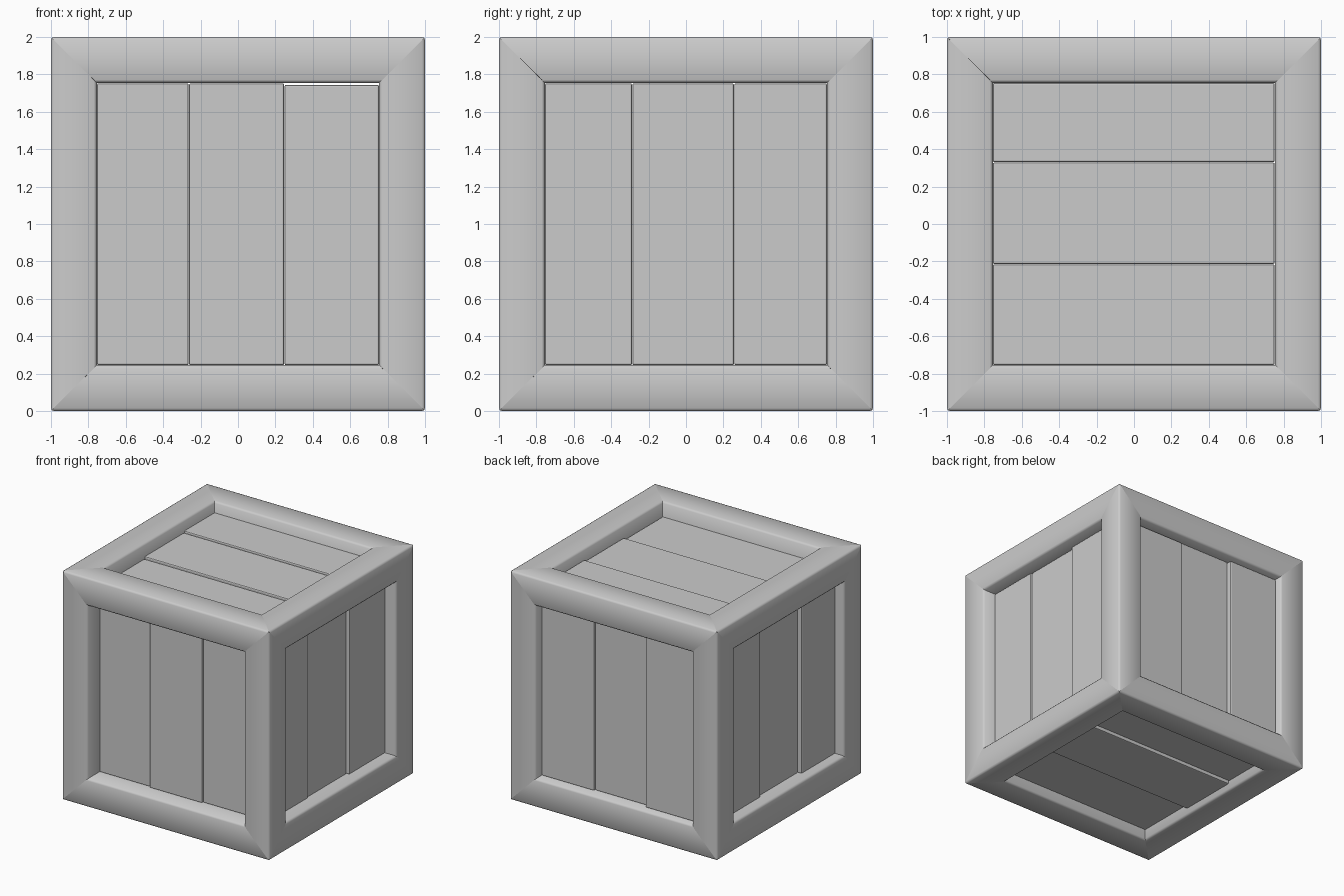
import bpy, bmesh

if "Cube" in bpy.data.objects:
    bpy.data.objects.remove(bpy.data.objects["Cube"])

INNER = 0.755    # inner side of the frame beams
CH = 0.016       # beam edge rounding
THICK = 0.08     # plank thickness


def add_object(name, bm):
    bmesh.ops.recalc_face_normals(bm, faces=bm.faces)
    mesh = bpy.data.meshes.new(name)
    bm.to_mesh(mesh)
    bm.free()
    ob = bpy.data.objects.new(name, mesh)
    bpy.context.collection.objects.link(ob)
    return ob


# Frame beam: square section with softened edges, mitred at both ends
M = 1 - 0.293 * CH
PROFILE = [(INNER, INNER), (1 - CH, INNER), (1, INNER + CH), (1, 1 - CH),
           (M, M), (1 - CH, 1), (INNER + CH, 1), (INNER, 1 - CH)]


def beam(name, axis, su, sv):
    bm = bmesh.new()
    rings = []
    for end in (-1, 1):
        ring = []
        for u, v in PROFILE:
            co = [0, 0, 0]
            co[axis] = end * min(u, v)
            co[(axis + 1) % 3] = su * u
            co[(axis + 2) % 3] = sv * v
            co[2] += 1
            ring.append(bm.verts.new(co))
        rings.append(ring)
    a, b = rings
    n = len(PROFILE)
    for i in range(n):
        j = (i + 1) % n
        bm.faces.new((a[i], a[j], b[j], b[i])).smooth = True
    for ring in rings:
        caps = [bm.faces.new(ring[:5]), bm.faces.new(ring[4:] + ring[:1])]
        for cap in caps:
            for e in cap.edges:
                e.smooth = False
    # the three square corners without a rounding stay sharp
    for e in bm.edges:
        if e.is_manifold and e.verts[0] in (a[0], b[0]) and e.verts[1] in (a[0], b[0]):
            e.smooth = False
    add_object(name, bm)


for axis, label in enumerate(("cross_beam", "depth_beam", "upright_beam")):
    for su in (-1, 1):
        for sv in (-1, 1):
            beam(label, axis, su, sv)


# Plank: softened box given by its low and high corner
def plank(name, lo, hi):
    bm = bmesh.new()
    bmesh.ops.create_cube(bm, size=1)
    for v in bm.verts:
        v.co = [(hi[k] if v.co[k] > 0 else lo[k]) for k in range(3)]
        v.co.z += 1
    ob = add_object(name, bm)
    mod = ob.modifiers.new("soft_edges", 'BEVEL')
    mod.width = 0.009
    mod.segments = 2


# Panels: name, facing axis, side, axis across planks, joints, plank recess depths
X_JOINTS = (-INNER, -0.2625, 0.2475, INNER)
Y_JOINTS = (-INNER, -0.2875, 0.257, INNER)
TOP_JOINTS = (-INNER, -0.215, 0.33, INNER)
PANELS = [
    ("front_plank", 1, -1, 0, X_JOINTS, (0.165, 0.15, 0.165)),
    ("back_plank", 1, 1, 0, X_JOINTS, (0.065, 0.10, 0.085)),
    ("right_plank", 0, 1, 1, Y_JOINTS, (0.12, 0.13, 0.105)),
    ("left_plank", 0, -1, 1, Y_JOINTS, (0.085, 0.12, 0.10)),
    ("top_plank", 2, 1, 1, TOP_JOINTS, (0.13, 0.11, 0.095)),
    ("bottom_plank", 2, -1, 1, TOP_JOINTS, (0.095, 0.06, 0.085)),
]
for name, axis, side, across, joints, depths in PANELS:
    along = 3 - axis - across
    for i, depth in enumerate(depths):
        lo, hi = [0, 0, 0], [0, 0, 0]
        near, far = side * (1 - depth), side * (1 - depth - THICK)
        lo[axis], hi[axis] = min(near, far), max(near, far)
        lo[across], hi[across] = joints[i] + 0.001, joints[i + 1] - 0.001
        lo[along], hi[along] = -INNER, INNER - 0.003
        if name in ("front_plank", "back_plank") and i == 2:
            hi[along] -= 0.008
        plank(name, lo, hi)
